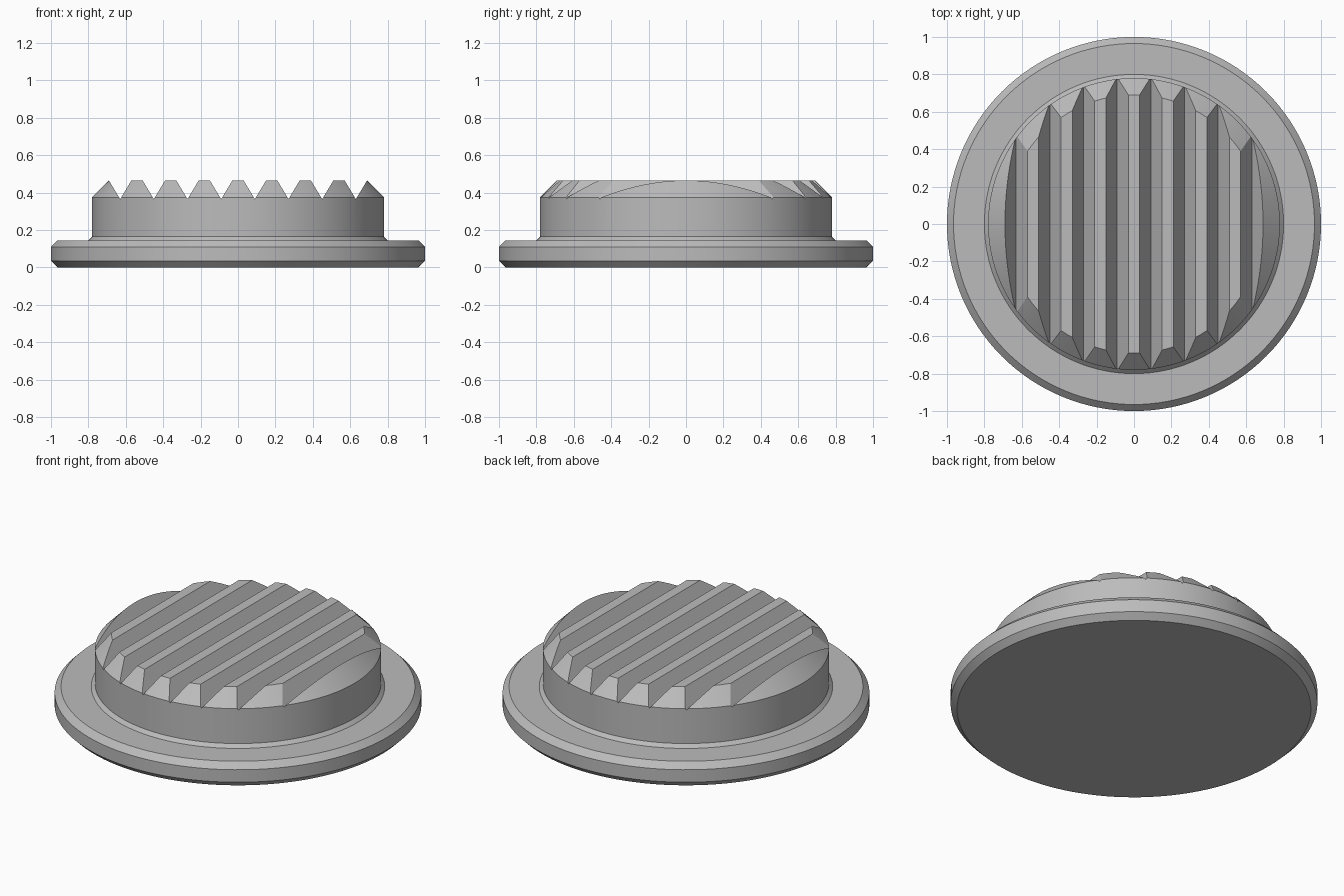
import bpy, bmesh, math

if "Cube" in bpy.data.objects:
    bpy.data.objects.remove(bpy.data.objects["Cube"])

grey = bpy.data.materials.new("grey")
grey.diffuse_color = (0.5, 0.5, 0.5, 1)
grey.use_nodes = True
grey.node_tree.nodes["Principled BSDF"].inputs["Base Color"].default_value = grey.diffuse_color


def make_object(name, bm):
    bmesh.ops.recalc_face_normals(bm, faces=bm.faces)
    mesh = bpy.data.meshes.new(name)
    bm.to_mesh(mesh)
    bm.free()
    mesh.materials.append(grey)
    obj = bpy.data.objects.new(name, mesh)
    bpy.context.collection.objects.link(obj)
    return obj


# Knob: chamfered flange, small fillet and raised chamfered grip, turned as one profile
PROFILE = [(0.965, 0), (1, 0.035), (1, 0.11), (0.965, 0.145), (0.80, 0.145),
           (0.78, 0.165), (0.78, 0.375), (0.69, 0.465)]
SEGMENTS = 128
bm = bmesh.new()
rings = []
for r, z in PROFILE:
    rings.append([bm.verts.new((r * math.cos(2 * math.pi * i / SEGMENTS),
                                r * math.sin(2 * math.pi * i / SEGMENTS), z))
                  for i in range(SEGMENTS)])
for low, high in zip(rings, rings[1:]):
    for i in range(SEGMENTS):
        j = (i + 1) % SEGMENTS
        bm.faces.new((low[i], low[j], high[j], high[i]))
bm.faces.new(rings[0][::-1])
bm.faces.new(rings[-1])
knob = make_object("ribbed_knob", bm)

# Groove cutters: eight V-shaped prisms running front to back
VALLEY_Z, TOP_Z, HALF = 0.365, 0.485, 0.072
bm = bmesh.new()
for k in range(8):
    x = -0.63 + 0.18 * k
    ends = [[bm.verts.new((x + dx, y, z)) for dx, z in
             ((0, VALLEY_Z), (HALF, TOP_Z), (-HALF, TOP_Z))] for y in (-0.9, 0.9)]
    bm.faces.new(ends[0])
    bm.faces.new(ends[1][::-1])
    for i in range(3):
        j = (i + 1) % 3
        bm.faces.new((ends[0][i], ends[1][i], ends[1][j], ends[0][j]))
cutter = make_object("groove_cutter", bm)
cutter.hide_render = True

# Cut the grooves into the grip
cut = knob.modifiers.new("grooves", 'BOOLEAN')
cut.operation = 'DIFFERENCE'
cut.solver = 'EXACT'
cut.object = cutter
bpy.context.view_layer.objects.active = knob
knob.select_set(True)
bpy.ops.object.modifier_apply(modifier=cut.name)
bpy.data.objects.remove(cutter)

# Smooth round walls, crisp chamfers and ribs
bpy.ops.object.shade_smooth_by_angle(angle=math.radians(25))
